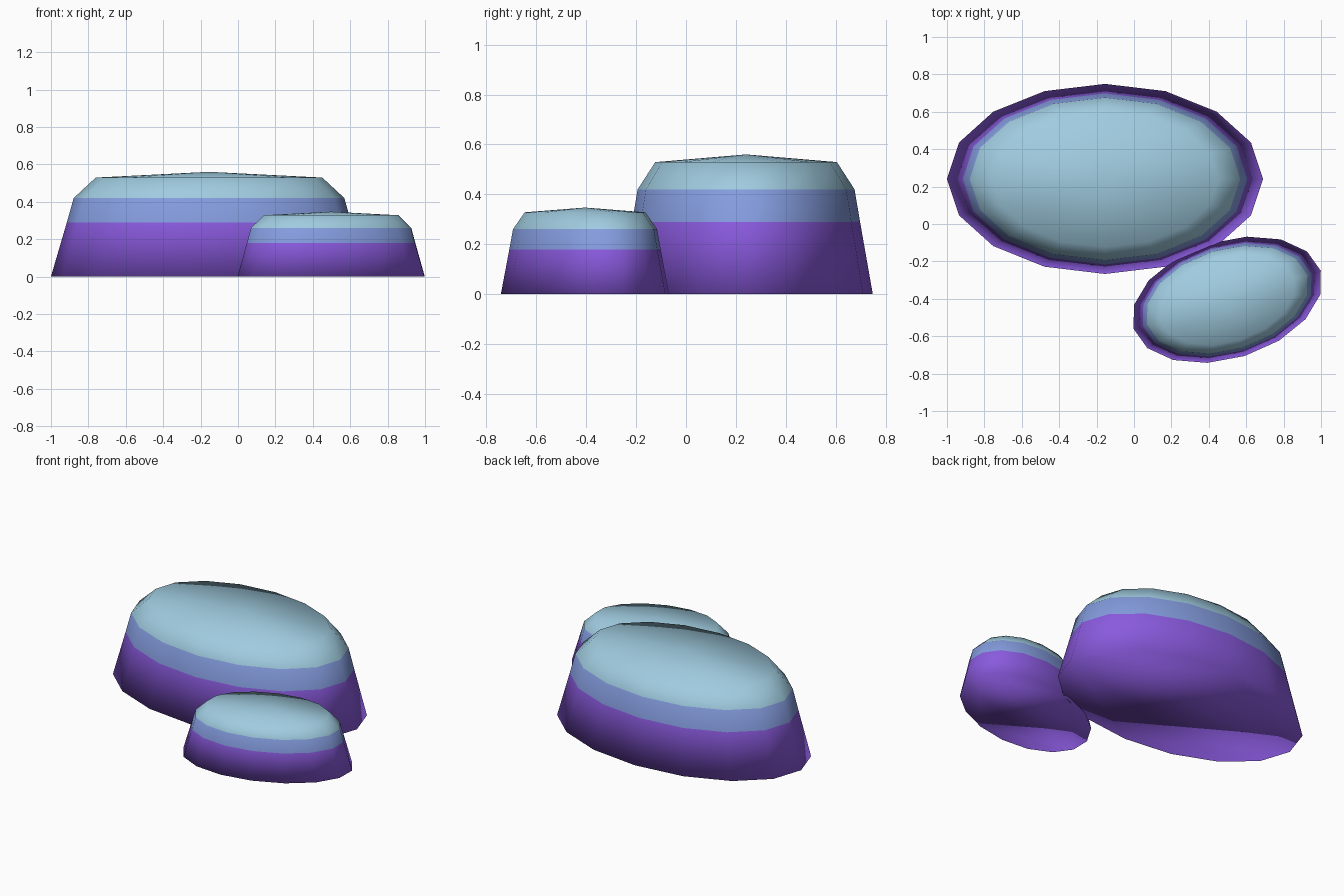
import bpy, bmesh, math

if "Cube" in bpy.data.objects:
    bpy.data.objects.remove(bpy.data.objects["Cube"])

SIDES = 16
# (radius factor, height factor) of each ring, bottom to top
RINGS = [(1.0, 0.0), (0.90, 0.515), (0.856, 0.75), (0.717, 0.945)]


def srgb(r, g, b):
    lin = lambda c: c / 12.92 if c <= 0.04045 else ((c + 0.055) / 1.055) ** 2.4
    return (lin(r / 255), lin(g / 255), lin(b / 255), 1.0)


def material(name, color):
    m = bpy.data.materials.new(name)
    m.diffuse_color = color
    m.use_nodes = True
    m.node_tree.nodes["Principled BSDF"].inputs["Base Color"].default_value = m.diffuse_color
    return m


MATS = [material("purple", srgb(138, 90, 222)),
        material("periwinkle", srgb(132, 156, 222)),
        material("pale_blue", srgb(160, 204, 224))]


def rock(name, x, y, a, b, height, turn):
    """Tapered elliptical boulder: stacked rings, low peak, closed base."""
    bm = bmesh.new()
    rings = []
    for r, h in RINGS:
        rings.append([bm.verts.new((a * r * math.cos(t), b * r * math.sin(t), h * height))
                      for t in (2 * math.pi * i / SIDES for i in range(SIDES))])
    peak = bm.verts.new((0, 0, height))
    bm.faces.new(rings[0][::-1])
    for i in range(SIDES):
        j = (i + 1) % SIDES
        # colour bands by height
        for k, (lo, hi) in enumerate(zip(rings, rings[1:])):
            bm.faces.new((lo[i], lo[j], hi[j], hi[i])).material_index = k
        bm.faces.new((rings[-1][i], rings[-1][j], peak)).material_index = 2
    for f in bm.faces:
        f.smooth = True
    me = bpy.data.meshes.new(name)
    bm.to_mesh(me)
    bm.free()
    for m in MATS:
        me.materials.append(m)
    ob = bpy.data.objects.new(name, me)
    ob.location = (x, y, 0)
    ob.rotation_euler.z = turn
    bpy.context.collection.objects.link(ob)


rock("large_rock", -0.155, 0.241, 0.845, 0.508, 0.56, 0)
rock("small_rock", 0.498, -0.405, 0.524, 0.315, 0.347, math.radians(17.2))
